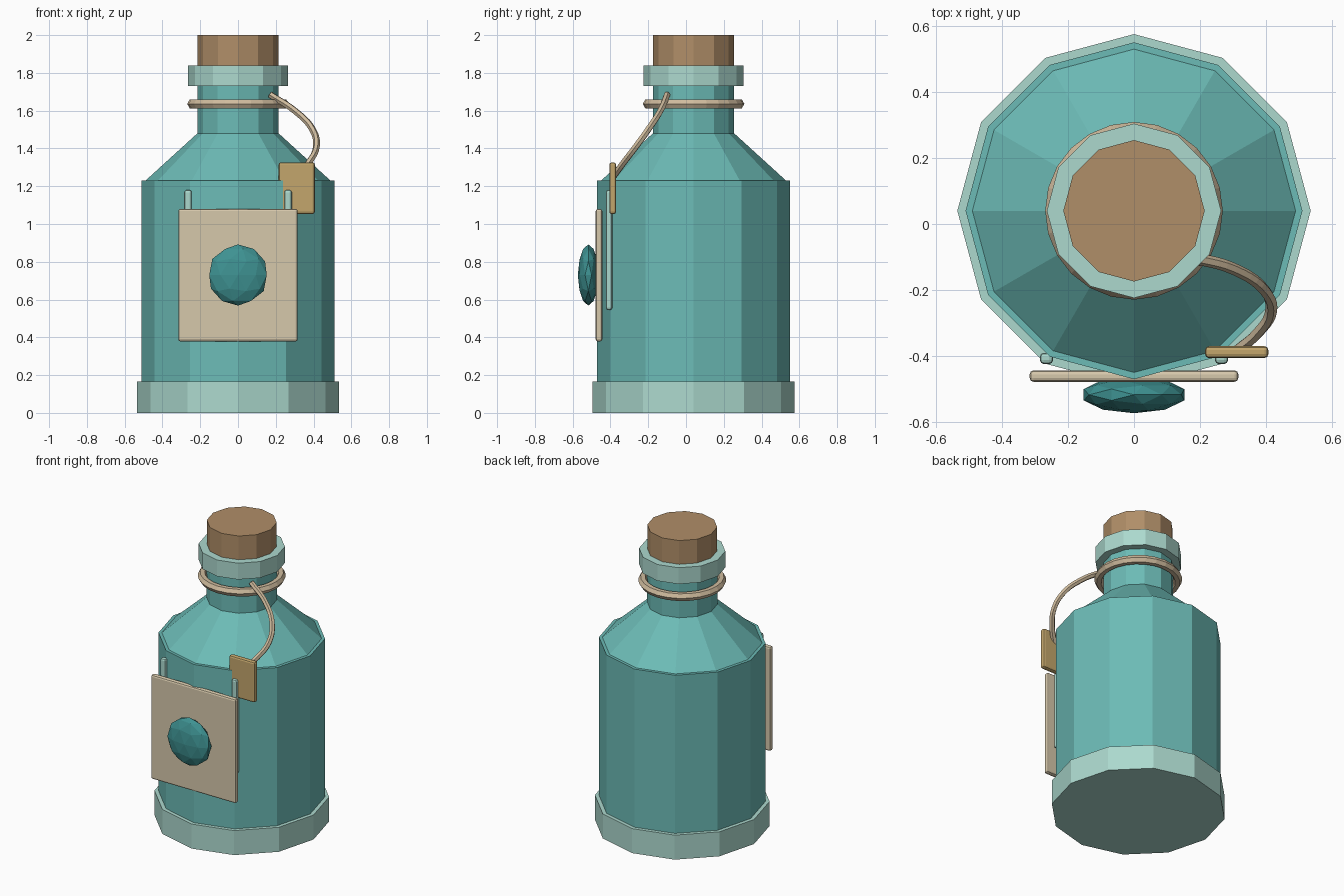
import bpy, bmesh, math
from mathutils import Matrix

if "Cube" in bpy.data.objects:
    bpy.data.objects.remove(bpy.data.objects["Cube"])

CY = 0.04   # bottle axis is slightly behind the origin


def material(name, r, g, b):
    lin = lambda c: ((c / 255 + 0.055) / 1.055) ** 2.4
    m = bpy.data.materials.new(name)
    m.diffuse_color = (lin(r), lin(g), lin(b), 1)
    m.use_nodes = True
    m.node_tree.nodes["Principled BSDF"].inputs["Base Color"].default_value = m.diffuse_color
    return m


GLASS = material("teal_glass", 108, 187, 182)
MINT = material("pale_mint", 172, 217, 206)
CORK = material("cork_brown", 176, 142, 104)
PAPER = material("cream_paper", 214, 200, 171)
CORD = material("tan_cord", 208, 188, 158)
TAG = material("ochre_tag", 195, 166, 108)
GEM = material("deep_teal", 62, 146, 146)


def add(name, bm, mat):
    me = bpy.data.meshes.new(name)
    bmesh.ops.recalc_face_normals(bm, faces=bm.faces)
    bm.to_mesh(me)
    bm.free()
    me.materials.append(mat)
    ob = bpy.data.objects.new(name, me)
    bpy.context.collection.objects.link(ob)
    return ob


def drum(name, r0, r1, z0, z1, mat):
    """Twelve-sided cylinder or cone on the bottle axis."""
    bm = bmesh.new()
    bmesh.ops.create_cone(bm, cap_ends=True, segments=12, radius1=r0, radius2=r1,
                          depth=z1 - z0, matrix=Matrix.Translation((0, CY, (z0 + z1) / 2)))
    return add(name, bm, mat)


def plate(name, x, y, z, mat, bevel):
    """Bevelled box from (min, max) ranges."""
    bm = bmesh.new()
    size = [b - a for a, b in (x, y, z)]
    mid = [(a + b) / 2 for a, b in (x, y, z)]
    bmesh.ops.create_cube(bm, size=1, matrix=Matrix.Translation(mid) @ Matrix.Diagonal((*size, 1)))
    ob = add(name, bm, mat)
    mod = ob.modifiers.new("bevel", 'BEVEL')
    mod.width, mod.segments = bevel, 2
    return ob


# Bottle
drum("base_band", 0.535, 0.535, 0, 0.165, MINT)
drum("bottle_body", 0.51, 0.51, 0.1, 1.23, GLASS)
drum("bottle_shoulder", 0.495, 0.215, 1.225, 1.48, GLASS)
drum("bottle_neck", 0.215, 0.215, 1.46, 1.75, GLASS)
drum("bottle_lip", 0.264, 0.264, 1.73, 1.84, MINT)
drum("cork_stopper", 0.214, 0.214, 1.8, 2.0, CORK)

# Label, with two slim rods behind it
plate("front_label", (-0.316, 0.316), (-0.478, -0.443), (0.378, 1.08), PAPER, 0.012)
for side, x in (("left", -0.265), ("right", 0.265)):
    plate("label_rod_" + side, (x - 0.02, x + 0.02), (-0.424, -0.39), (0.545, 1.18), MINT, 0.012)

# Faceted gem on the label
bm = bmesh.new()
bmesh.ops.create_icosphere(bm, subdivisions=2, radius=1, matrix=Matrix.Translation(
    (0, -0.517, 0.73)) @ Matrix.Diagonal((0.16, 0.056, 0.162, 1)))
add("label_gem", bm, GEM)

# Ring of cord around the neck
bpy.ops.mesh.primitive_torus_add(major_segments=24, minor_segments=6, location=(0, CY, 1.636),
                                 major_radius=0.241, minor_radius=0.028)
ring = bpy.context.object
ring.name = "neck_ring"
ring.data.materials.append(CORD)

# Cord hanging from the neck to the tag
cu = bpy.data.curves.new("tag_cord", 'CURVE')
cu.dimensions = '3D'
cu.bevel_depth, cu.bevel_resolution, cu.resolution_u = 0.018, 1, 5
cu.use_fill_caps = True
path = [(0.17, -0.10, 1.685), (0.30, -0.135, 1.60), (0.395, -0.20, 1.50),
        (0.415, -0.265, 1.41), (0.375, -0.33, 1.325), (0.31, -0.385, 1.25)]
sp = cu.splines.new('BEZIER')
sp.bezier_points.add(len(path) - 1)
for p, co in zip(sp.bezier_points, path):
    p.co = co
    p.handle_left_type = p.handle_right_type = 'AUTO'
sp.use_smooth = False
cu.materials.append(CORD)
bpy.context.collection.objects.link(bpy.data.objects.new("tag_cord", cu))

# Hanging tag
plate("hanging_tag", (0.215, 0.407), (-0.406, -0.37), (1.053, 1.326), TAG, 0.012)
